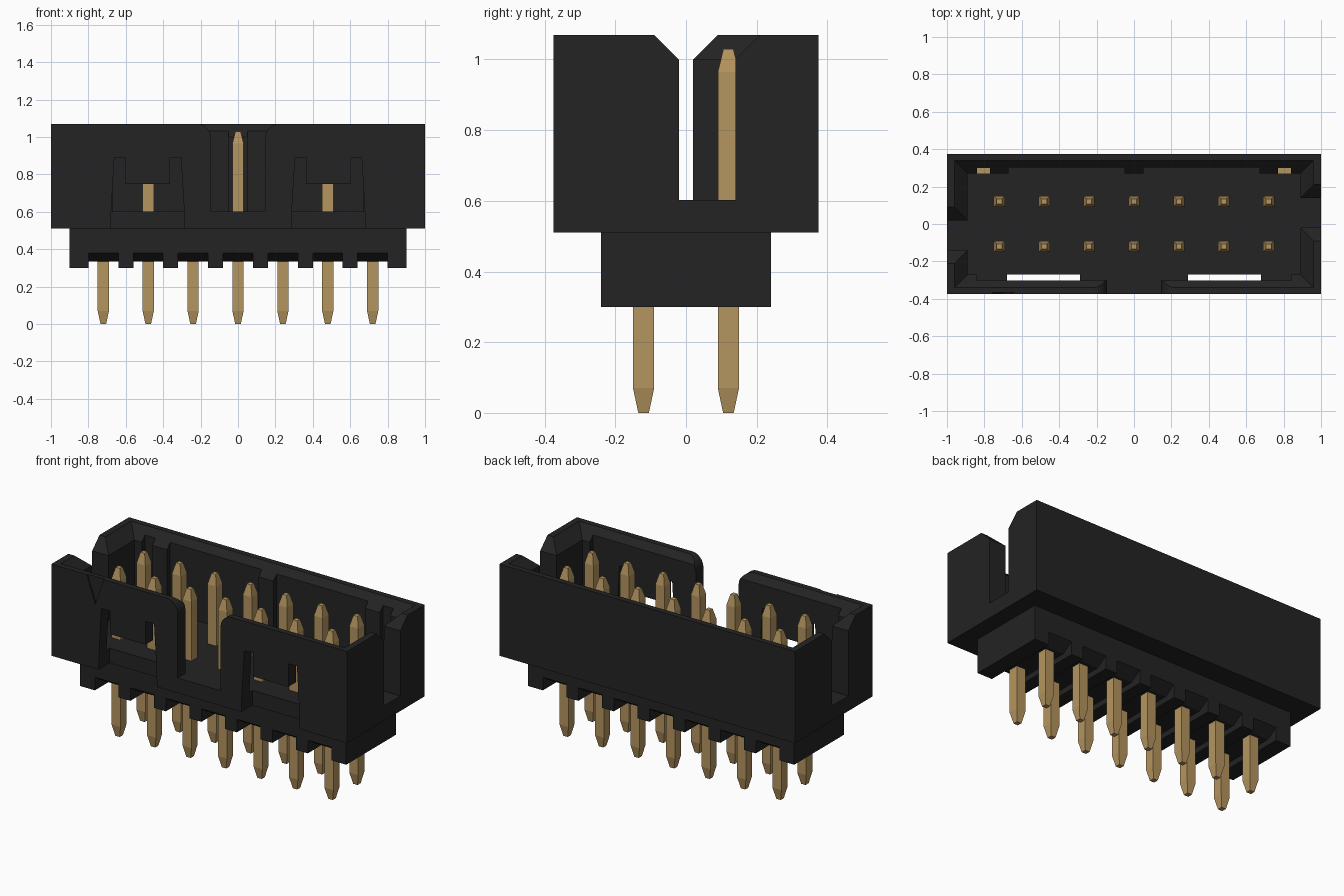
import bpy, bmesh, math

if "Cube" in bpy.data.objects:
    bpy.data.objects.remove(bpy.data.objects["Cube"])


def material(name, rgb):
    m = bpy.data.materials.new(name)
    m.diffuse_color = (*rgb, 1)
    m.use_nodes = True
    m.node_tree.nodes["Principled BSDF"].inputs["Base Color"].default_value = m.diffuse_color
    return m


black = material("black plastic", (0.017, 0.017, 0.017))
gold = material("gold metal", (0.46, 0.30, 0.115))


def add_loft(bm, rings):
    """Closed solid through equal-length rings of points."""
    vs = [[bm.verts.new(p) for p in r] for r in rings]
    n = len(vs[0])
    for a, b in zip(vs, vs[1:]):
        for i in range(n):
            j = (i + 1) % n
            bm.faces.new((a[i], a[j], b[j], b[i]))
    bm.faces.new(vs[0][::-1])
    bm.faces.new(vs[-1])


def make(name, mat, *lofts):
    bm = bmesh.new()
    for rings in lofts:
        add_loft(bm, rings)
    bmesh.ops.recalc_face_normals(bm, faces=bm.faces)
    me = bpy.data.meshes.new(name)
    bm.to_mesh(me)
    bm.free()
    me.materials.append(mat)
    ob = bpy.data.objects.new(name, me)
    bpy.context.collection.objects.link(ob)
    return ob


def rect(hx, hy, z, cx=0, cy=0):
    return [(cx - hx, cy - hy, z), (cx + hx, cy - hy, z),
            (cx + hx, cy + hy, z), (cx - hx, cy + hy, z)]


def box(x0, x1, y0, y1, z0, z1):
    c = ((x0 + x1) / 2, (y0 + y1) / 2)
    h = ((x1 - x0) / 2, (y1 - y0) / 2)
    return [rect(*h, z0, *c), rect(*h, z1, *c)]


def along_y(pts, y0, y1):
    return [[(x, y, z) for x, z in pts] for y in (y0, y1)]


def along_x(pts, x0, x1):
    return [[(x, y, z) for y, z in pts] for x in (x0, x1)]


def boolean(ob, rings, op='DIFFERENCE'):
    tool = make("cutter", black, rings)
    tool.hide_render = True
    m = ob.modifiers.new("bool", 'BOOLEAN')
    m.operation, m.object, m.solver = op, tool, 'EXACT'
    dg = bpy.context.evaluated_depsgraph_get()
    new = bpy.data.meshes.new_from_object(ob.evaluated_get(dg))
    ob.modifiers.clear()
    ob.data = new
    bpy.data.objects.remove(tool)


# Shroud: outer box, cavity with chamfered rim
body = make("housing", black, box(-1, 1, -.375, .375, .51, 1.07))
boolean(body, [rect(.89, .27, .602), rect(.89, .27, 1.0),
               rect(.96, .34, 1.07), rect(.96, .34, 1.2)])

# Shallow recesses inside the long walls, leaving ribs
for s in (-1, 1):
    for a, b, y0, y1 in ((.05, .67, .2, .302), (.77, .84, .2, .302),
                         (.10, .84, -.302, -.2)):
        boolean(body, box(min(s * a, s * b), max(s * a, s * b), y0, y1, .602, 1.2))

# Polarising notch in the front wall with rounded upper corners
r, w, top = .075, .145, 1.07
arc = [(w + r - r * math.cos(t), top - r + r * math.sin(t))
       for t in [i * math.pi / 16 for i in range(9)]]
side = [(w, .602)] + arc + [(w + r, 1.2)]
boolean(body, along_y(side + [(-x, z) for x, z in side[::-1]], -.5, -.2))

# Offset end slots with a chamfered mouth
for s in (-1, 1):
    prof = [(-.02, .602), (.14, .602), (.14, 1.0), (.21, 1.07), (.21, 1.2),
            (-.09, 1.2), (-.09, 1.07), (-.02, 1.0)]
    boolean(body, along_x([(s * y, z) for y, z in prof],
                          min(s * .8, s * 1.1), max(s * .8, s * 1.1)))

# U-shaped latch windows, open at the bottom
u = [(-.2, .4), (-.195, .605), (-.178, .89), (-.12, .89), (-.12, .748),
     (.12, .748), (.12, .89), (.178, .89), (.195, .605), (.2, .4)]
for cx in (-.483, .483):
    boolean(body, along_y([(cx + x, z) for x, z in u], -.5, -.27))

# Engraved triangle marking the first pin
boolean(body, along_y([(-.77, 1.1), (-.635, 1.1), (-.703, .905)], -.5, -.367))

# Lower base with a sloped channel around each pin column
boolean(body, box(-.9, .9, -.24, .24, .30, .52), 'UNION')
pitch = .24
cols = [pitch * (i - 3) for i in range(7)]
channel = [(-.3, .2), (.3, .2), (.3, .38), (.24, .38), (.17, .335),
           (-.17, .335), (-.24, .38), (-.3, .38)]
for x in cols:
    boolean(body, along_x(channel, x - .08, x + .08))

# Square pins with tapered ends
steps = ((0, .015), (.07, .03), (.965, .03), (1.01, .019), (1.03, .014))
make("pins", gold, *[[rect(h, h, z, x, y) for z, h in steps]
                     for x in cols for y in (-.12, .12)])

# Small metal plates in the rear corner recesses
make("corner_plates", gold, *[box(x - .035, x + .035, .27, .30, .601, .607)
                              for x in (-.805, .805)])
